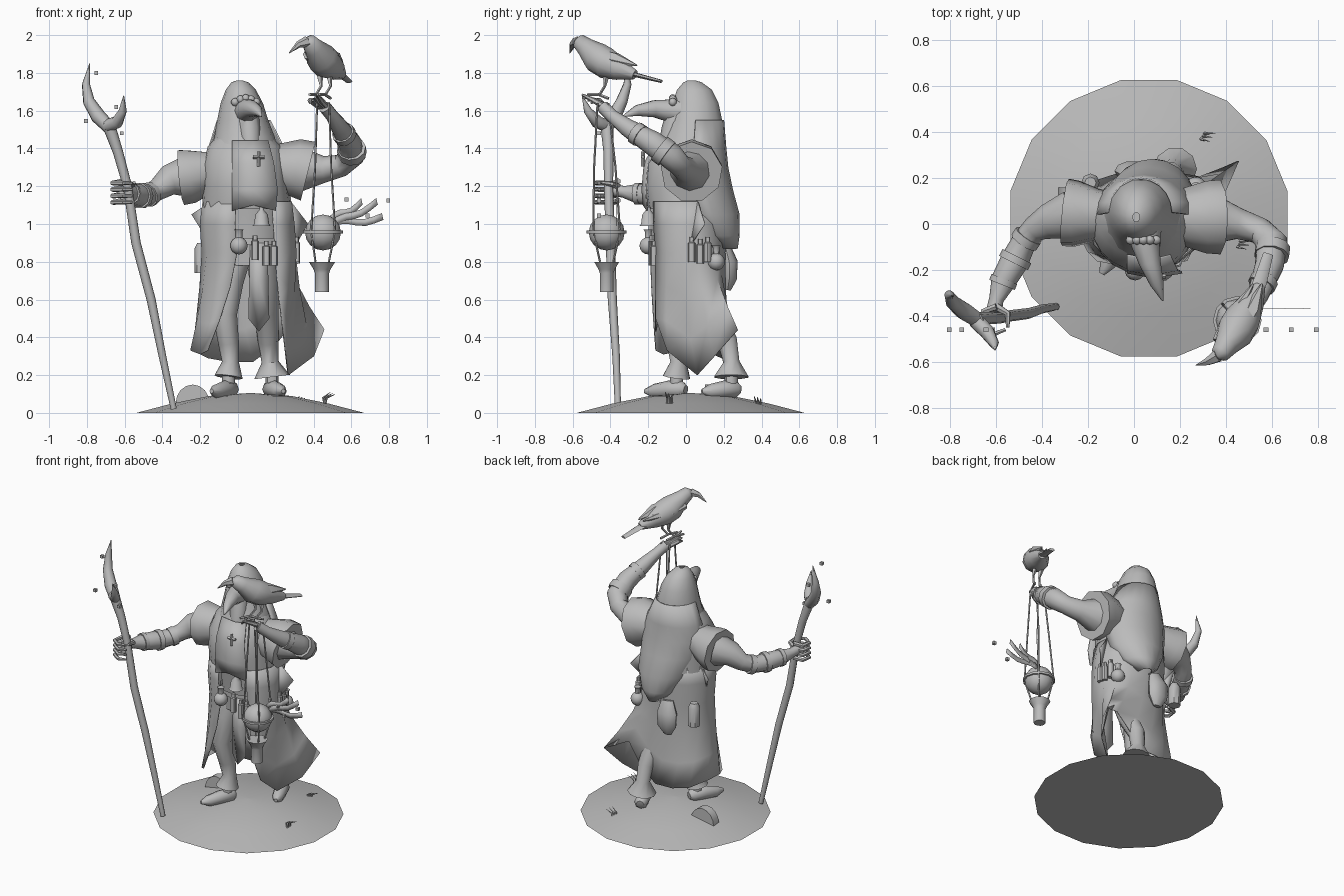
import bpy, bmesh, math
from mathutils import Vector as V

grey = bpy.data.materials.new("plain_grey")
grey.diffuse_color = (0.5, 0.5, 0.5, 1)


def make(name, verts, faces, smooth=45, thick=0):
    me = bpy.data.meshes.new(name)
    me.from_pydata([tuple(v) for v in verts], [], faces)
    bm = bmesh.new()
    bm.from_mesh(me)
    bmesh.ops.recalc_face_normals(bm, faces=bm.faces)
    bm.to_mesh(me)
    bm.free()
    me.materials.append(grey)
    ob = bpy.data.objects.new(name, me)
    bpy.context.collection.objects.link(ob)
    if thick:
        m = ob.modifiers.new("thickness", 'SOLIDIFY')
        m.thickness, m.offset = thick, 0
    if smooth:
        bpy.ops.object.select_all(action='DESELECT')
        ob.select_set(True)
        bpy.context.view_layer.objects.active = ob
        bpy.ops.object.shade_smooth_by_angle(angle=math.radians(smooth))
    return ob


def loft(name, rings, closed=True, caps=True, **kw):
    n = len(rings[0])
    f = [(i * n + j, i * n + (j + 1) % n, (i + 1) * n + (j + 1) % n, (i + 1) * n + j)
         for i in range(len(rings) - 1) for j in range(n if closed else n - 1)]
    if caps and closed:
        f += [tuple(range(n)), tuple((len(rings) - 1) * n + j for j in range(n))]
    return make(name, [p for r in rings for p in r], f, **kw)


def oval(cx, cy, z, rx, ry, n=16, start=0, sweep=360):
    d = n if sweep == 360 else n - 1
    return [V((cx + rx * math.cos(math.radians(start + sweep * i / d)),
               cy + ry * math.sin(math.radians(start + sweep * i / d)), z)) for i in range(n)]


def tube(name, pts, radii, sides=8, flat=1, **kw):
    """Sweep a round section along a path with a radius at each point."""
    pts = [V(p) for p in pts]
    if not isinstance(radii, (list, tuple)):
        radii = [radii] * len(pts)
    t0 = (pts[1] - pts[0]).normalized()
    side = t0.cross(V((0, 1, 0)) if abs(t0.y) < .8 else V((0, 0, 1))).normalized()
    rings = []
    for i, p in enumerate(pts):
        t = (pts[min(i + 1, len(pts) - 1)] - pts[max(i - 1, 0)]).normalized()
        side = (side - t * side.dot(t)).normalized()
        up = t.cross(side)
        rings.append([p + (side * math.cos(a) + up * math.sin(a) * flat) * radii[i]
                      for a in (math.tau * k / sides for k in range(sides))])
    return loft(name, rings, **kw)


def turned(name, x, y, profile, n=12):
    return loft(name, [oval(x, y, z, r, r, n) for r, z in profile])


def ball(name, c, r, n=12, rows=8):
    return turned(name, c[0], c[1], [(max(r * math.sin(math.pi * i / rows), .001),
                  c[2] - r * math.cos(math.pi * i / rows)) for i in range(rows + 1)], n)


# Ground mound, half-disc stone and grass tufts
loft("ground", [oval(.065, .025, z, r, r, 16, 11.25) for r, z in
                ((.615, 0), (.42, .05), (.22, .09), (.01, .105))], smooth=30)
stone = [[V((-.24 + .09 * math.cos(math.pi * k / 8), y, .05 + .1 * math.sin(math.pi * k / 8)))
          for k in range(9)] for y in (.1, .16)]
loft("stone", stone)
for gx, gy, gz in ((.46, -.08, .04), (.3, .39, .02)):
    for k in range(3):
        tube("grass", [(gx, gy + .012 * k - .02, gz), (gx + .01 * k - .01, gy + .012 * k - .02, gz + .04),
                       (gx + .03 + .012 * k, gy + .018 * k - .03, gz + .07 - .006 * k)], [.006, .006, .001], 4)

# Torso mantle with shoulders
loft("mantle", [oval(cx, cy, z, rx, ry, 20) for cx, cy, z, rx, ry in (
    (.045, .01, 1.08, .235, .21), (.04, 0, 1.2, .225, .22), (.035, 0, 1.32, .22, .205),
    (.035, .02, 1.41, .195, .165), (.03, .03, 1.48, .13, .12))], caps=False)
loft("waist", [oval(.07, .01, z, rx, ry, 16) for z, rx, ry in
               ((.78, .18, .14), (.9, .17, .15), (1.1, .19, .18))], caps=False)
loft("belt", [oval(.07, .01, z, .19, .17, 16) for z in (.89, .925)], caps=False)

# Long coat: open at the front, with an uneven flaring hem
hem = [(-.16, -.16, .33), (-.2, -.12, .31), (-.25, -.02, .33), (-.24, .1, .33), (-.16, .19, .29),
       (-.05, .225, .27), (.08, .23, .27), (.2, .22, .36), (.31, .2, .5), (.455, .275, .44),
       (.4, .15, .3), (.265, .06, .2), (.25, -.1, .33), (.23, -.16, .5)]
arc = dict(n=14, start=255, sweep=-312)
waist = oval(.06, .005, .85, .25, .2, **arc)
rows = [oval(.05, .005, 1.12, .235, .21, **arc), oval(.05, .005, 1.0, .25, .21, **arc), waist]
for t in (.35, .7, 1):
    rows.append([V((w.x + (h[0] - w.x) * t ** 1.4, w.y + (h[1] - w.y) * t ** 1.4,
                    w.z + (h[2] - w.z) * t)) for w, h in zip(waist, hem)])
loft("coat", rows, closed=False, thick=.006)
for a, b, c in (((-.17, .06, 1.1), (-.245, .1, 1.05), (-.17, .02, .93)),
                ((.27, .06, 1.13), (.37, .1, 1.0), (.3, .02, .88))):
    make("coat_flare", [a, b, c], [(0, 1, 2)], thick=.006)

# Front flap
loft("front_flap", [[V((.11 - w, y, z)), V((.11, y - .015, z - d)), V((.11 + w, y, z))] for w, y, z, d in
                    ((.045, -.14, .9, 0), (.05, -.145, .7, 0), (.055, -.145, .5, .07))], closed=False, thick=.006)

# Hood, trailing back cape and chest panel
loft("hood", [oval(cx, cy, z, rx, ry, 14) for cx, cy, z, rx, ry in (
    (.035, .025, 1.38, .18, .19), (.035, .04, 1.46, .16, .165), (.025, .05, 1.55, .135, .145),
    (.02, .05, 1.64, .112, .125), (.015, .045, 1.71, .08, .095), (.01, .035, 1.75, .045, .05),
    (.01, .03, 1.76, .015, .02))], caps=False)
loft("back_cape", [oval(cx, cy, z, w, d, 11, 0, 180) for cx, cy, z, w, d in (
    (.03, .05, 1.55, .138, .148), (.045, .04, 1.4, .2, .17), (.05, .03, 1.3, .225, .19),
    (.06, .04, 1.18, .22, .205), (.08, .08, 1.05, .19, .2), (.09, .14, .94, .13, .14),
    (.09, .2, .87, .04, .07))], closed=False, thick=.008)
loft("chest_panel", [[V((x0, y, z)), V((.08, y - .02, z + d)), V((x1, y, z))] for x0, x1, y, z, d in (
    (-.03, .16, -.135, 1.44, 0), (-.03, .19, -.2, 1.32, 0),
    (-.03, .21, -.212, 1.18, 0), (-.03, .2, -.205, 1.07, .03))], closed=False, thick=.008)
for k in range(5):
    ball("brow_lump", (-.015 + .028 * k, -.07, 1.645 + .02 * math.sin(math.pi * k / 4)), .022, 8, 5)

# Beaked mask and throat cloth
tube("mask_beak", [(.045, 0, 1.595), (.05, -.09, 1.6), (.07, -.17, 1.61), (.1, -.26, 1.6), (.125, -.335, 1.57)],
     [.08, .062, .047, .03, .003], 10)
tube("throat_cloth", [(.05, -.05, 1.57), (.06, -.07, 1.5), (.065, -.09, 1.42)], [.06, .06, .055], 8)

# Cross ornament
for a, b in (((.11, 1.305), (.11, 1.385)), ((.08, 1.355), (.14, 1.355))):
    tube("cross", [(a[0], -.228, a[1]), (b[0], -.228, b[1])], .01, 4, smooth=0)

# Short sleeves and arms
tube("left_sleeve", [(-.06, .04, 1.29), (-.16, .04, 1.275), (-.25, .045, 1.255), (-.3, .05, 1.25)],
     [.09, .115, .145, .15], 9)
tube("right_sleeve", [(.12, .03, 1.29), (.22, .03, 1.295), (.31, .03, 1.29), (.37, .03, 1.275)],
     [.1, .13, .16, .165], 9)
tube("left_arm", [(-.27, .04, 1.25), (-.37, .01, 1.23), (-.43, -.02, 1.18), (-.48, -.08, 1.15),
                  (-.52, -.16, 1.15), (-.57, -.25, 1.16), (-.6, -.33, 1.17), (-.61, -.38, 1.18)],
     [.11, .08, .058, .055, .062, .055, .032, .035], 10)
tube("right_arm", [(.33, .02, 1.29), (.46, 0, 1.29), (.55, -.03, 1.31), (.6, -.08, 1.36),
                   (.59, -.18, 1.43), (.54, -.31, 1.51), (.5, -.39, 1.57), (.46, -.44, 1.62)],
     [.12, .07, .06, .07, .065, .048, .035, .035], 10)
for p, q, r in (((-.46, -.05, 1.16), (-.48, -.08, 1.15), .064), ((-.51, -.14, 1.15), (-.525, -.17, 1.15), .07),
                ((-.565, -.24, 1.16), (-.575, -.265, 1.16), .06), ((.605, -.1, 1.37), (.6, -.14, 1.4), .077),
                ((.57, -.24, 1.465), (.555, -.27, 1.485), .062)):
    tube("arm_wrap", [p, q], r, 10)

# Fingers
for k in range(4):
    z = 1.115 + .034 * k
    tube("left_finger", [(-.6, -.36, z + .01), (-.655, -.38, z), (-.665, -.44, z), (-.61, -.48, z), (-.56, -.46, z)],
         [.016, .014, .013, .012, .008], 6)
    tube("right_finger", [(.47 - .012 * k, -.43, 1.62), (.44 - .02 * k, -.49 + .01 * k, 1.655),
                          (.42 - .012 * k, -.55 + .015 * k, 1.685 - .015 * k)], [.017, .014, .006], 6)
tube("left_thumb", [(-.6, -.36, 1.2), (-.55, -.39, 1.21), (-.55, -.45, 1.22)], [.018, .014, .008], 6)

# Forked staff
tube("staff", [(-.34, -.36, .02), (-.4, -.37, .3), (-.46, -.39, .6), (-.54, -.4, .9), (-.585, -.41, 1.2),
               (-.635, -.41, 1.38), (-.69, -.42, 1.54)], [.016, .02, .024, .025, .024, .027, .035], 8, smooth=60)
tube("long_horn", [(-.68, -.42, 1.51), (-.74, -.38, 1.57), (-.79, -.34, 1.65), (-.805, -.31, 1.74), (-.785, -.31, 1.85)],
     [.035, .04, .032, .022, .002], 8, smooth=60)
tube("short_horn", [(-.69, -.42, 1.52), (-.64, -.47, 1.54), (-.61, -.52, 1.6), (-.605, -.55, 1.68)],
     [.035, .034, .022, .002], 8, smooth=60)

# Perched bird
tube("bird_body", [(.36, -.58, 1.975), (.375, -.565, 1.965), (.4, -.53, 1.935), (.44, -.47, 1.88), (.47, -.42, 1.85),
                   (.51, -.35, 1.82), (.55, -.27, 1.79)], [.012, .042, .053, .083, .083, .06, .025], 10, smooth=60)
tube("bird_beak", [(.365, -.575, 1.965), (.32, -.6, 1.95), (.27, -.615, 1.905)], [.03, .018, .002], 6)
tube("bird_tail", [(.51, -.35, 1.81), (.55, -.25, 1.785), (.585, -.13, 1.755)], [.03, .03, .022], 6, flat=.4)
for dx in (-.05, .045):
    tube("bird_wing", [(.42 + dx, -.49 + dx * .5, 1.9), (.47 + dx, -.4 + dx * .5, 1.87), (.54 + dx * .4, -.26, 1.84)],
         [.03, .042, .004], 6)
for dx in (-.02, .03):
    tube("bird_leg", [(.45 + dx, -.42, 1.8), (.46 + dx, -.43, 1.73), (.43 + dx, -.46, 1.68)], [.02, .008, .007], 5)
    tube("bird_toes", [(.4 + dx, -.52, 1.685), (.43 + dx, -.46, 1.685), (.46 + dx, -.41, 1.665)], .008, 5)

# Hanging censer with cords, cup and smoke ribbons
ball("censer", (.45, -.42, .955), .095)
turned("censer_band", .45, -.42, [(.106, .95), (.106, .965)], 12)
turned("censer_cup", .445, -.42, [(.038, .64), (.038, .74), (.045, .76), (.07, .8)], 10)
for k in range(4):
    c, s = math.cos(math.pi / 4 + k * math.pi / 2), math.sin(math.pi / 4 + k * math.pi / 2)
    tube("cord", [(.45 + .045 * c, -.44 + .04 * s, 1.64), (.45 + .06 * c, -.43 + .08 * s, 1.3),
                  (.45 + .09 * c, -.42 + .1 * s, .96), (.445 + .05 * c, -.42 + .05 * s, .8)], .006, 5)
for z0, dx, dz in ((.99, .25, .12), (1.0, .28, .03), (1.02, .17, .09)):
    mid = [(.49 + dx * k / 6, z0 + dz * k / 6 + .012 * math.sin(k * 1.2)) for k in range(7)]
    loft("smoke_ribbon", [[V((x, -.37, z - .018)), V((x - .008, -.37, z + .018))] for x, z in mid],
         closed=False, thick=.002)

# Floating sparks
for x, y, z in ((-.75, -.46, 1.8), (-.645, -.46, 1.62), (-.805, -.46, 1.545), (-.615, -.46, 1.48),
                (.575, -.46, 1.13), (.685, -.46, 1.045), (.795, -.46, 1.125)):
    loft("spark", [[V((x + a, y + b, z + h)) for a, b in ((-.01, -.01), (.01, -.01), (.01, .01), (-.01, .01))]
                   for h in (-.01, .01)], smooth=0)

# Belt gear: flasks, bell, vials, pouch
for x, y, z in ((.005, -.2, .885), (.27, .16, .8)):
    ball("flask", (x, y, z), .046)
    turned("flask_neck", x, y, [(.018, z + .04), (.018, z + .075), (.024, z + .085)], 8)
turned("bell", .125, -.2, [(.048, .99), (.04, 1.0), (.033, 1.05), (.012, 1.075), (.012, 1.09)], 10)
for x, y, z in ((.09, -.18, .86), (.15, -.18, .83), (.19, -.17, .83), (.31, .03, .85), (.31, .075, .84), (.295, .115, .85)):
    tube("vial", [(x, y, z - .05), (x, y, z + .05), (x, y, z + .055), (x, y, z + .08)], [.019, .019, .012, .012], 8)
tube("pouch", [(.0, .21, .88), (-.01, .23, .8), (-.01, .23, .71), (-.01, .22, .65)], [.045, .075, .07, .03], 10, flat=.6)
tube("back_vial", [(-.19, .18, .74), (-.19, .18, .87), (-.19, .18, .9)], [.04, .04, .025], 8)

# Legs, trouser cuffs and shoes
for name, path, toe, hemr in (
        ("left", [(-.01, -.02, .85), (-.05, -.05, .7), (-.07, -.08, .52), (-.05, -.05, .37), (-.04, -.04, .27),
                  (-.05, -.05, .19)], (-.075, -.14), .075),
        ("right", [(.13, .02, .85), (.14, .06, .7), (.15, .12, .54), (.16, .22, .38), (.17, .24, .27),
                   (.18, .24, .19)], (.05, -.13), .095)):
    tube(name + "_leg", path, [.085, .08, .065, .055, .045, hemr], 10)
    x, y, _ = path[-1]
    tube(name + "_ankle", [(x, y, .2), (x, y, .11)], .035, 8)
    d = V((toe[0], toe[1], 0))
    tube(name + "_shoe", [V((x, y, .122)) - d * .35, V((x, y, .125)) - d * .2, V((x, y, .125)) + d * .3,
                          V((x, y, .115)) + d * .85, V((x, y, .115)) + d * 1.2],
         [.025, .045, .046, .038, .012], 8)
